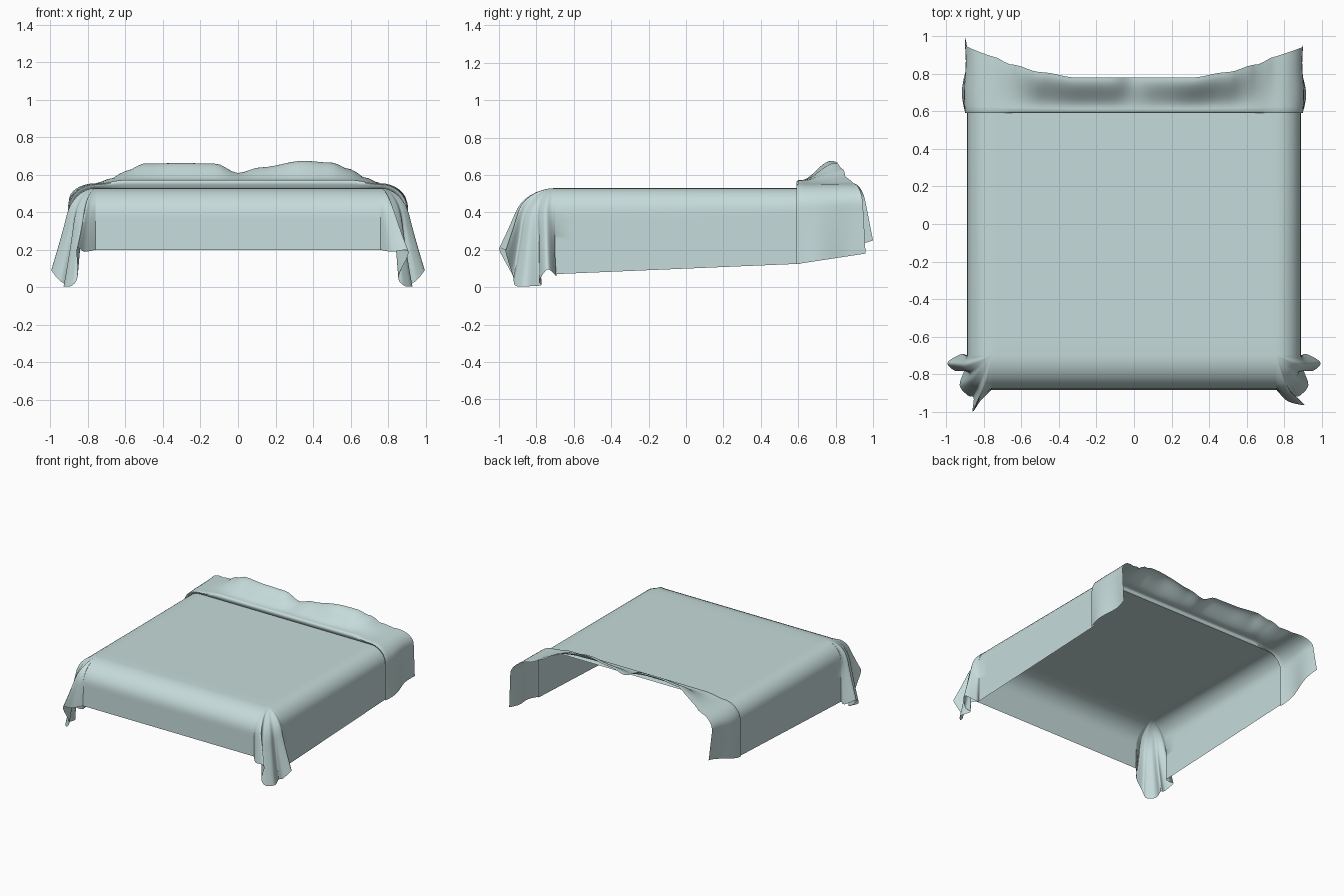
import bpy, bmesh
from math import sin, cos, pi
from mathutils import Vector

if "Cube" in bpy.data.objects:
    bpy.data.objects.remove(bpy.data.objects["Cube"])

TOP, PX, PY = 0.53, 0.76, -0.70      # top height, flat-panel half width, panel front edge
SIDE, FRONT = 0.13, 0.175            # how far the cloth bulges past the flat panel


def smooth(t):
    t = max(0.0, min(1.0, t))
    return t * t * (3 - 2 * t)


def interp(table, x):
    if x <= table[0][0]:
        return table[0][1]
    for (a, p), (b, q) in zip(table, table[1:]):
        if x <= b:
            return p + (q - p) * smooth((x - a) / (b - a))
    return table[-1][1]


def catmull(pts, n):
    pts = [Vector(p) for p in pts]
    ext = [2 * pts[0] - pts[1]] + pts + [2 * pts[-1] - pts[-2]]
    out = []
    for i in range(len(pts) - 1):
        a, b, c, d = ext[i:i + 4]
        for k in range(n):
            t = k / n
            out.append(0.5 * (2 * b + (c - a) * t + (2 * a - 5 * b + 4 * c - d) * t ** 2
                              + (3 * b - a - 3 * c + d) * t ** 3))
    return out + [pts[-1]]


# Back edge: depth and height across the pillows
BACK_Y = [(0, .78), (.3, .78), (.5, .81), (.65, .85), (PX, .895)]
BACK_Z = [(-PX, .555), (-.68, .58), (-.6, .62), (-.5, .66), (-.3, .663), (-.12, .66), (0, .61),
          (.12, .64), (.35, .675), (.5, .665), (.6, .63), (.68, .585), (PX, .555)]
LIP = [(0, .043), (.6, .043), (PX, .022)]

# Rows as (y, tail fraction, turned-down cuff height fraction)
ROWS = [(PY + 1.27 * i / 14, 0, 0) for i in range(15)]
ROWS += [(.607, 0, 0), (.594, 0, .45), (.592, 0, .8), (.6, 0, 1)]
ROWS += [(.6, i / 12, 1) for i in range(1, 13)]
XS = [-PX + 2 * PX * i / 48 for i in range(49)]


def top_point(x, row):
    y, t, k = row
    if t:
        y = .6 + t * (interp(BACK_Y, abs(x)) - .6)
    base = TOP + interp(LIP, abs(x)) * k
    return Vector((x, y, base + (interp(BACK_Z, x) - base) * smooth((t - .1) / .85)))


def profile(f):
    """Rounded shoulder, then straight drop: (outward, down) fractions."""
    arc = [(sin(a * pi / 16), f * (1 - cos(a * pi / 16))) for a in range(9)]
    return arc + [(1, f + (1 - f) * i / 9) for i in range(1, 10)]


def side_column(s, row):
    y0, t, k = row
    p0 = top_point(s * PX, row)
    tip, hem_back = (1.0, .25) if s < 0 else (.96, .18)
    hem = .07 + .055 * (min(p0.y, .6) - PY) / 1.3
    hem += t * (hem_back - hem)
    col = []
    for o, d in profile(.3):
        back = p0.y + t * ((.94 - .895) * o + (tip - .94) * d)
        x = PX + SIDE * o + .012 * k * o + .016 * d * sin(t * 2 * pi)
        col.append(Vector((s * x, back, p0.z + (hem - p0.z) * d)))
    return col


def front_column(x):
    return [Vector((x, PY - FRONT * o - .01 * d, TOP + (.2 - TOP) * d)) for o, d in profile(.45)]


def corner_columns(s):
    # Hanging corner: hem folds into a sideways lobe, a low tip and a forward lobe
    lobe = (.86, -1.0, .205) if s < 0 else (.91, -.965, .19)
    hem = catmull([(PX + SIDE, PY, .07), (.925, -.695, .06), (.995, -.74, .095),
                   (.95, -.785, .035), (.905, -.775, .01), (.93, -.86, .005),
                   (.885, -.915, .01), (.855, -.925, .06), lobe,
                   (.82, -.945, .19), (PX, PY - FRONT - .01, .2)], 5)
    cols = []
    for i, h in enumerate(hem):
        u = i / (len(hem) - 1)
        col = []
        for o, d in profile(.3 + .15 * u):
            base = Vector((PX + SIDE * o * cos(u * pi / 2), PY - FRONT * o * sin(u * pi / 2), 0))
            p = base.lerp(h, d ** 1.2)
            col.append(Vector((s * p.x, p.y, TOP + (max(h.z, 0) - TOP) * d)))
        cols.append(col)
    return cols


def add_sheet(bm, lines):
    grid = [[bm.verts.new(p) for p in line] for line in lines]
    for a, b in zip(grid, grid[1:]):
        for i in range(len(a) - 1):
            bm.faces.new((a[i], a[i + 1], b[i + 1], b[i]))


bm = bmesh.new()
# Top panel with cuff and pillow bumps
add_sheet(bm, [[top_point(x, r) for x in XS] for r in ROWS])
# Skirt running left side, corner, front, corner, right side
skirt = [side_column(-1, r) for r in reversed(ROWS)]
skirt += corner_columns(-1)
skirt += [front_column(x) for x in XS]
skirt += list(reversed(corner_columns(1)))
skirt += [side_column(1, r) for r in ROWS]
add_sheet(bm, skirt)
bmesh.ops.remove_doubles(bm, verts=bm.verts, dist=1e-4)
bmesh.ops.dissolve_degenerate(bm, edges=bm.edges, dist=1e-5)
bmesh.ops.recalc_face_normals(bm, faces=bm.faces)
bm.normal_update()
center = min(bm.faces, key=lambda f: (f.calc_center_median() - Vector((0, 0, TOP))).length)
if center.normal.z < 0:
    bmesh.ops.reverse_faces(bm, faces=bm.faces)

mesh = bpy.data.meshes.new("bedspread")
bm.to_mesh(mesh)
bm.free()
bedspread = bpy.data.objects.new("bedspread", mesh)
bpy.context.collection.objects.link(bedspread)
mat = bpy.data.materials.new("pale_aqua_cloth")
mat.diffuse_color = (.56, .71, .70, 1)
mat.use_nodes = True
mat.node_tree.nodes["Principled BSDF"].inputs["Base Color"].default_value = mat.diffuse_color
mesh.materials.append(mat)
bpy.context.view_layer.objects.active = bedspread
bedspread.select_set(True)
bpy.ops.object.shade_smooth_by_angle(angle=1.0)
